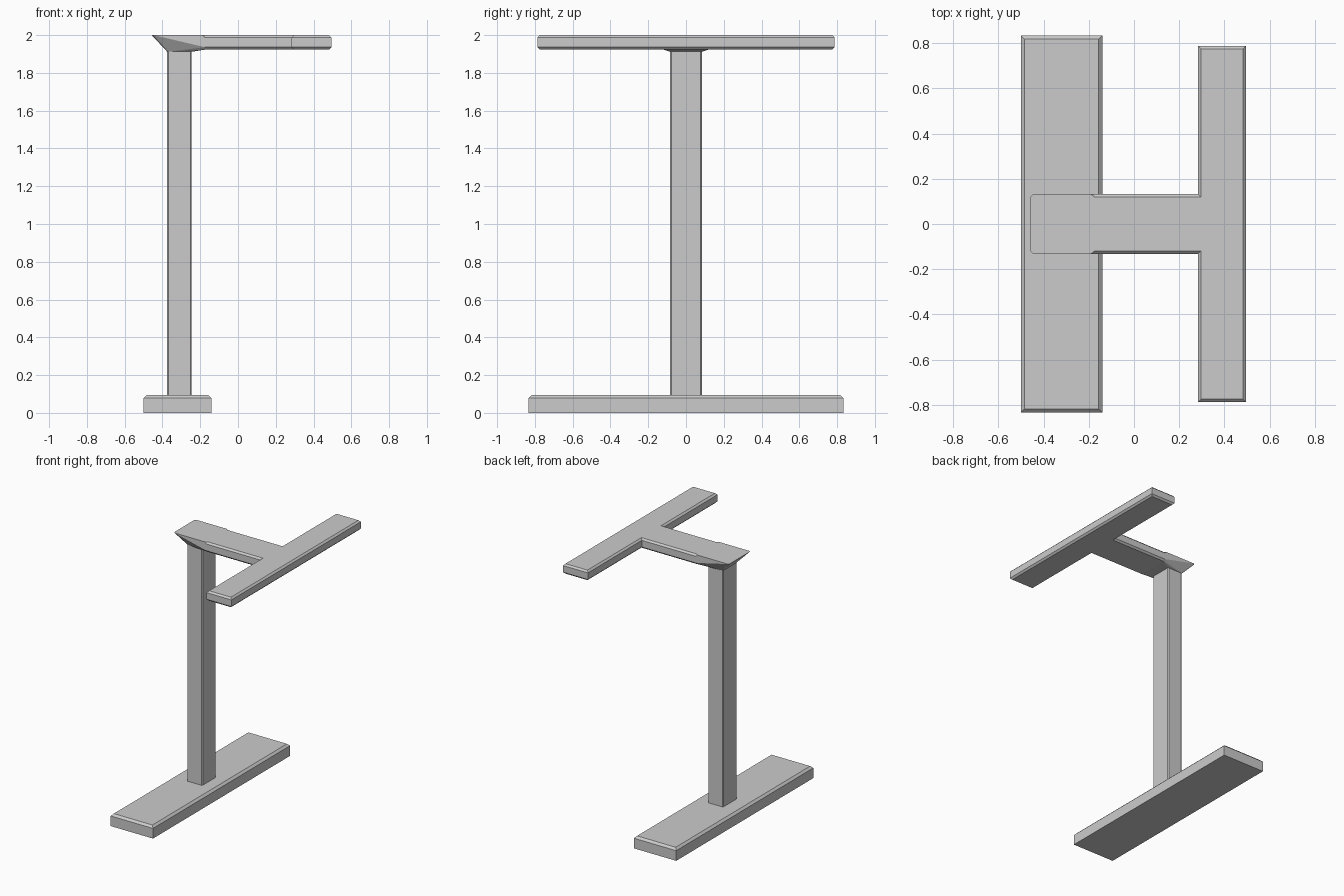
import bpy, bmesh

if "Cube" in bpy.data.objects:
    bpy.data.objects.remove(bpy.data.objects["Cube"])


def finish(name, bm):
    bmesh.ops.recalc_face_normals(bm, faces=bm.faces[:])
    mesh = bpy.data.meshes.new(name)
    bm.to_mesh(mesh)
    bm.free()
    obj = bpy.data.objects.new(name, mesh)
    bpy.context.collection.objects.link(obj)
    return obj


def prism(name, outline, z0, z1, chamfer, pick):
    """Extrude an outline, then chamfer the edges chosen by pick(a, b)."""
    bm = bmesh.new()
    face = bm.faces.new([bm.verts.new((x, y, z0)) for x, y in outline])
    ext = bmesh.ops.extrude_face_region(bm, geom=[face])
    top = [g for g in ext["geom"] if isinstance(g, bmesh.types.BMVert)]
    bmesh.ops.translate(bm, verts=top, vec=(0, 0, z1 - z0))
    bmesh.ops.recalc_face_normals(bm, faces=bm.faces[:])
    edges = [e for e in bm.edges if pick(e.verts[0].co, e.verts[1].co)]
    bmesh.ops.bevel(bm, geom=edges, offset=chamfer, segments=1, affect="EDGES")
    return finish(name, bm)


def rect(x0, x1, y):
    return [(x0, -y), (x1, -y), (x1, y), (x0, y)]


def is_level(a, b):
    return abs(a.z - b.z) < 1e-5


# Foot plate, chamfered around its top
prism("foot_plate", rect(-0.5, -0.14, 0.833), 0, 0.094, 0.016,
      lambda a, b: min(a.z, b.z) > 0.05)

# Upright with chamfered corners
prism("post", rect(-0.375, -0.245, 0.085), 0.085, 1.915, 0.007,
      lambda a, b: not is_level(a, b))

# T-shaped arm and handle bar in one piece, open joint end left unchamfered
ARM_X, W = -0.175, 0.132
tee = [(ARM_X, -W), (0.283, -W), (0.283, -0.787), (0.495, -0.787),
       (0.495, 0.787), (0.283, 0.787), (0.283, W), (ARM_X, W)]
prism("arm_and_bar", tee, 1.923, 2.0, 0.013,
      lambda a, b: is_level(a, b) and max(a.x, b.x) > ARM_X + 0.01)

# Flared head that blends the post into the arm
bm = bmesh.new()
for s in (-1, 1):
    points = [(-0.375, 0.078, 1.912), (-0.368, 0.085, 1.912),
              (-0.252, 0.085, 1.912), (-0.245, 0.078, 1.912),
              (-0.457, 0.122, 2.0), (-0.447, W, 2.0), (-0.19, W, 2.0),
              (ARM_X, W - 0.013, 2.0), (ARM_X, W, 1.987),
              (ARM_X, W, 1.936), (ARM_X, W - 0.013, 1.923)]
    for x, y, z in points:
        bm.verts.new((x, s * y, z))
bmesh.ops.convex_hull(bm, input=bm.verts[:])
bmesh.ops.dissolve_limit(bm, angle_limit=0.01, verts=bm.verts[:], edges=bm.edges[:])
finish("flared_head", bm)
